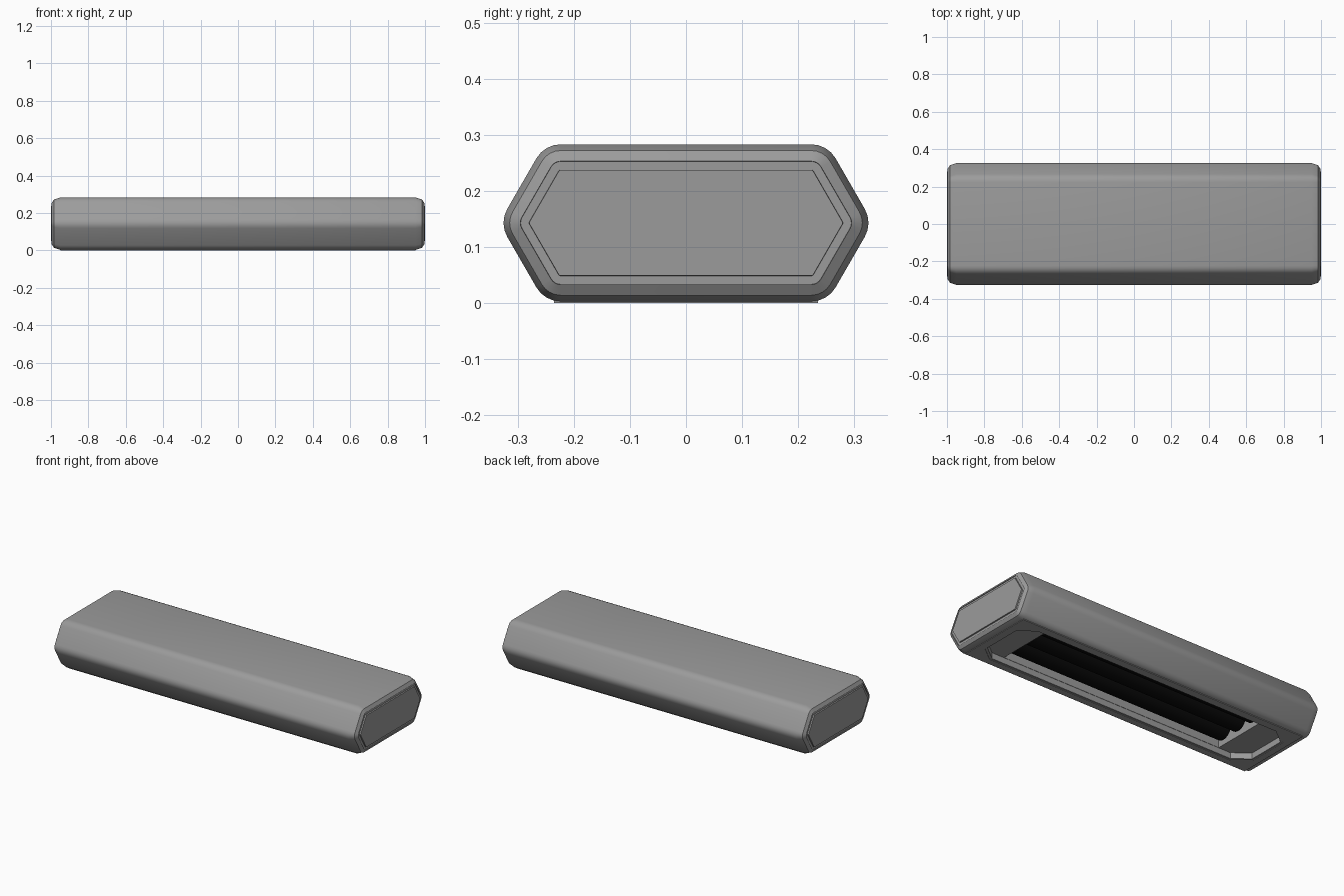
import bpy, bmesh
from math import sin, cos, radians, sqrt

if "Cube" in bpy.data.objects:
    bpy.data.objects.remove(bpy.data.objects["Cube"])

CZ = 0.143  # height of the section centre


def material(name, v):
    m = bpy.data.materials.new(name)
    m.diffuse_color = (v, v, v, 1)
    m.use_nodes = True
    m.node_tree.nodes["Principled BSDF"].inputs["Base Color"].default_value = m.diffuse_color
    return m


GREY, BLACK = material("dark_grey", 0.33), material("black", 0.003)


def make_object(name, bm):
    bmesh.ops.recalc_face_normals(bm, faces=bm.faces)
    me = bpy.data.meshes.new(name)
    bm.to_mesh(me)
    bm.free()
    me.materials.append(GREY)
    ob = bpy.data.objects.new(name, me)
    bpy.context.collection.objects.link(ob)
    return ob


def activate(ob):
    bpy.ops.object.select_all(action='DESELECT')
    ob.select_set(True)
    bpy.context.view_layer.objects.active = ob


def hex_section(d, seg=4):
    """Flattened hexagon with rounded corners, inset by d."""
    h, tip = 0.14 - d, 0.333 - d / sin(radians(60))
    flat = tip - h / sqrt(3)
    r = 0.05 - d
    corners = [(tip, 0), (flat, h), (-flat, h), (-tip, 0), (-flat, -h), (flat, -h)]
    pts = []
    for i, (y, z) in enumerate(corners):
        a = radians(60 * i)
        k = r / cos(radians(30))
        cy, cz = y - k * cos(a), z - k * sin(a)
        for s in range(seg + 1):
            t = a + radians(-30 + 60 * s / seg)
            pts.append((cy + r * cos(t), CZ + cz + r * sin(t)))
    return pts


def rectangle(x, y):
    return [(-x, -y), (x, -y), (x, y), (-x, y)]


def octagon(x, y, cx, cy):
    return [(x, -y + cy), (x, y - cy), (x - cx, y), (-x + cx, y),
            (-x, y - cy), (-x, -y + cy), (-x + cx, -y), (x - cx, -y)]


def prism(name, pts, z0, z1):
    bm = bmesh.new()
    f = bm.faces.new([bm.verts.new((x, y, z0)) for x, y in pts])
    ext = bmesh.ops.extrude_face_region(bm, geom=[f])
    top = [v for v in ext['geom'] if isinstance(v, bmesh.types.BMVert)]
    bmesh.ops.translate(bm, verts=top, vec=(0, 0, z1 - z0))
    return make_object(name, bm)


def cut(ob, cutter):
    m = ob.modifiers.new("cut", 'BOOLEAN')
    m.operation, m.solver, m.object = 'DIFFERENCE', 'EXACT', cutter
    activate(ob)
    bpy.ops.object.modifier_apply(modifier=m.name)
    bpy.data.objects.remove(cutter, do_unlink=True)


# Housing: hexagonal bar lofted along x, bevelled ends with a groove round each end cap
half = [(0.95, 0), (0.984, 0.011), (0.996, 0.03), (0.992, 0.0305),
        (0.992, 0.0455), (1.0, 0.046)]
stations = [(-x, d) for x, d in reversed(half)] + half
bm = bmesh.new()
rings = [[bm.verts.new((x, y, z)) for y, z in hex_section(d)] for x, d in stations]
for a, b in zip(rings, rings[1:]):
    n = len(a)
    for i in range(n):
        j = (i + 1) % n
        bm.faces.new((a[i], a[j], b[j], b[i]))
bm.faces.new(rings[0])
bm.faces.new(rings[-1])
housing = make_object("housing", bm)

# Shallow chamfered recess and deeper tube well in the underside
cut(housing, prism("recess_cutter", octagon(0.90, 0.185, 0.09, 0.07), -0.1, 0.038))
cut(housing, prism("well_cutter", rectangle(0.73, 0.183), 0.02, 0.19))
activate(housing)
bpy.ops.object.shade_smooth_by_angle(angle=radians(25))

# Thin base plate with a slightly wider opening, giving a stepped rim
plate = prism("base_plate", rectangle(0.95, 0.235), 0.0, 0.006)
cut(plate, prism("plate_cutter", octagon(0.91, 0.195, 0.09, 0.07), -0.1, 0.1))

# Three black tubes lying side by side in the well
for i in (-1, 0, 1):
    bpy.ops.mesh.primitive_cylinder_add(vertices=32, radius=0.06, depth=1.42,
                                        location=(0, i * 0.121, 0.11),
                                        rotation=(0, radians(90), 0))
    tube = bpy.context.object
    tube.name = "tube"
    tube.data.materials.append(BLACK)
    bpy.ops.object.shade_smooth_by_angle(angle=radians(30))
